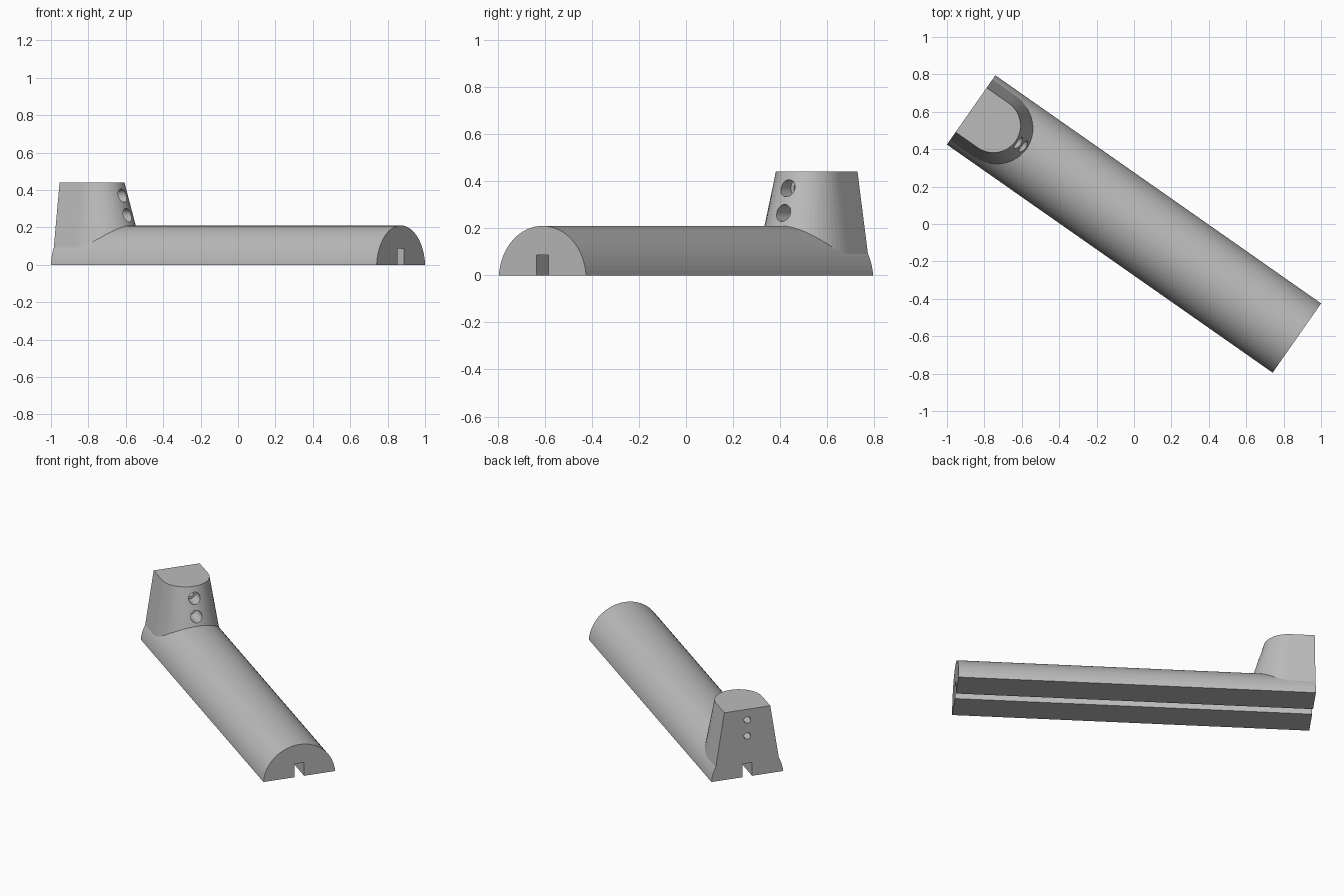
import bpy, bmesh
from math import sin, cos, pi, radians, asin
from mathutils import Matrix

cube = bpy.data.objects.get("Cube")
if cube:
    bpy.data.objects.remove(cube, do_unlink=True)

TURN = Matrix.Rotation(radians(-35), 4, 'Z')   # the bar lies diagonally
HALF = 1.063                                   # half length of the bar
END = -HALF                                    # flat end that carries the post

grey = bpy.data.materials.new("plain grey")
grey.use_nodes = True
grey.diffuse_color = (0.5, 0.5, 0.5, 1)
grey.node_tree.nodes["Principled BSDF"].inputs["Base Color"].default_value = (0.5, 0.5, 0.5, 1)


def loft(name, lower, upper):
    """Solid between two matching closed outlines."""
    bm = bmesh.new()
    a = [bm.verts.new(p) for p in lower]
    b = [bm.verts.new(p) for p in upper]
    n = len(a)
    bm.faces.new(a)
    bm.faces.new(b)
    for i in range(n):
        j = (i + 1) % n
        bm.faces.new((a[i], a[j], b[j], b[i]))
    bmesh.ops.recalc_face_normals(bm, faces=bm.faces)
    mesh = bpy.data.meshes.new(name)
    bm.to_mesh(mesh)
    bm.free()
    mesh.materials.append(grey)
    ob = bpy.data.objects.new(name, mesh)
    bpy.context.collection.objects.link(ob)
    return ob


def box(name, x0, x1, y, z0, z1):
    ring = [(x0, -y), (x1, -y), (x1, y), (x0, y)]
    return loft(name, [(*p, z0) for p in ring], [(*p, z1) for p in ring])


def rod(name, x0, x1, z, r, n=32):
    ring = [(r * cos(2 * pi * i / n), z + r * sin(2 * pi * i / n)) for i in range(n)]
    return loft(name, [(x0, *p) for p in ring], [(x1, *p) for p in ring])


def combine(target, other, operation):
    mod = target.modifiers.new(operation, 'BOOLEAN')
    mod.operation, mod.solver, mod.object = operation, 'EXACT', other
    bpy.context.view_layer.objects.active = target
    bpy.ops.object.modifier_apply(modifier=mod.name)
    bpy.data.objects.remove(other, do_unlink=True)


# Half-round bar, flat underneath
R, DROP, N = 0.2266, 0.0166, 32
start = asin(DROP / R)
arc = [start + (pi - 2 * start) * i / N for i in range(N + 1)]
section = [(R * cos(t), R * sin(t) - DROP) for t in arc]
bar = loft("bar_with_post", [(END - 0.1, *p) for p in section],
           [(HALF, *p) for p in section])


# Tapered post: straight sides and a rounded front that leans more than the sides
def post_outline(z):
    side = 0.145 + 0.155 * (0.44 - z)
    nose = 0.145 + 0.31 * (0.44 - z)
    centre = END + 0.145
    pts = [(centre + nose * cos(t), side * sin(t), z)
           for t in (pi * (i / 32 - 0.5) for i in range(33))]
    return pts + [(END - 0.1, side, z), (END - 0.1, -side, z)]


combine(bar, loft("post", post_outline(0.03), post_outline(0.44)), 'UNION')

# Trim the end flush, then cut the slot underneath
combine(bar, box("end_trim", END - 0.5, END, 1, -1, 1), 'DIFFERENCE')
combine(bar, box("slot", -2, 2, 0.03, -0.1, 0.087), 'DIFFERENCE')

# Two screw holes with wider recesses at the front
for z in (0.37, 0.265):
    combine(bar, rod("screw_hole", END - 0.1, END + 0.3, z, 0.021), 'DIFFERENCE')
    combine(bar, rod("screw_recess", END + 0.235, END + 0.6, z, 0.036), 'DIFFERENCE')

bar.data.transform(TURN)
